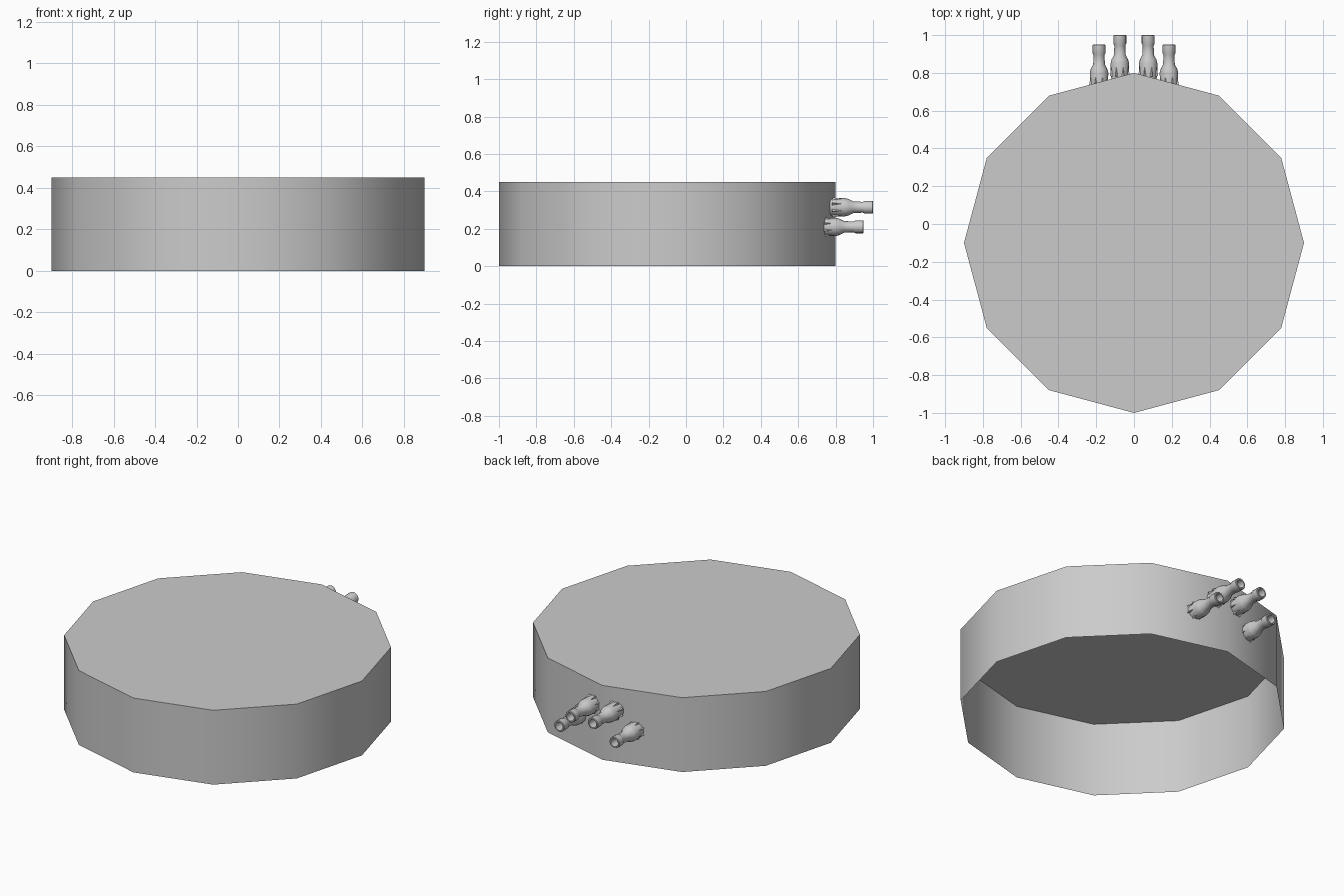
import bpy, bmesh
from math import pi, sin, cos, radians

if "Cube" in bpy.data.objects:
    bpy.data.objects.remove(bpy.data.objects["Cube"])


def finish(bm, name, angle, recalc=True):
    if recalc:
        bmesh.ops.recalc_face_normals(bm, faces=bm.faces)
    me = bpy.data.meshes.new(name)
    bm.to_mesh(me)
    bm.free()
    ob = bpy.data.objects.new(name, me)
    bpy.context.collection.objects.link(ob)
    bpy.ops.object.select_all(action='DESELECT')
    bpy.context.view_layer.objects.active = ob
    ob.select_set(True)
    bpy.ops.object.shade_smooth_by_angle(angle=radians(angle))
    return ob


# Twelve-sided shell: side wall and top cap, open underneath
R, H, CY, N = 0.9, 0.45, -0.1, 12
bm = bmesh.new()
rings = [[bm.verts.new((R * cos(2 * pi * i / N), CY + R * sin(2 * pi * i / N), z))
          for i in range(N)] for z in (0, H)]
for i in range(N):
    j = (i + 1) % N
    bm.faces.new((rings[0][i], rings[0][j], rings[1][j], rings[1][i]))
bm.faces.new(rings[1])
finish(bm, "shell", 40, recalc=False)

# Nozzle profile: (radius, distance from the tip), ending inside the bore
PROFILE = [(0.047, -0.23), (0.049, -0.15), (0.044, -0.13), (0.031, -0.105),
           (0.029, -0.055), (0.034, -0.045), (0.034, -0.003), (0.031, 0.0),
           (0.024, 0.0), (0.021, -0.07), (0.0, -0.07)]


def nozzle(name, x, z, tip, seg=16):
    bm = bmesh.new()
    verts = [bm.verts.new((x + r, tip + d, z)) for r, d in PROFILE]
    edges = [bm.edges.new(p) for p in zip(verts, verts[1:])]
    bmesh.ops.spin(bm, geom=verts + edges, cent=(x, tip, z), axis=(0, 1, 0),
                   angle=2 * pi, steps=seg)
    bmesh.ops.remove_doubles(bm, verts=bm.verts, dist=0.0005)

    # Small wedge ribs around the base
    base = tip - 0.22
    for k in range(8):
        a = 2 * pi * (k + 0.5) / 8

        def p(r, da, y):
            return bm.verts.new((x + r * cos(a + da), y, z + r * sin(a + da)))
        tet = [p(0.045, -0.2, base), p(0.045, 0.2, base),
               p(0.057, 0, base + 0.005), p(0.047, 0, base + 0.06)]
        for f in ((0, 1, 2), (0, 3, 1), (1, 3, 2), (2, 3, 0)):
            bm.faces.new([tet[i] for i in f])
    finish(bm, name, 35)


# Two mirrored pairs of nozzles on the back
for side, s in (("left", -1), ("right", 1)):
    nozzle("upper_nozzle_" + side, s * 0.075, 0.315, 1.0)
    nozzle("lower_nozzle_" + side, s * 0.185, 0.21, 0.95)
